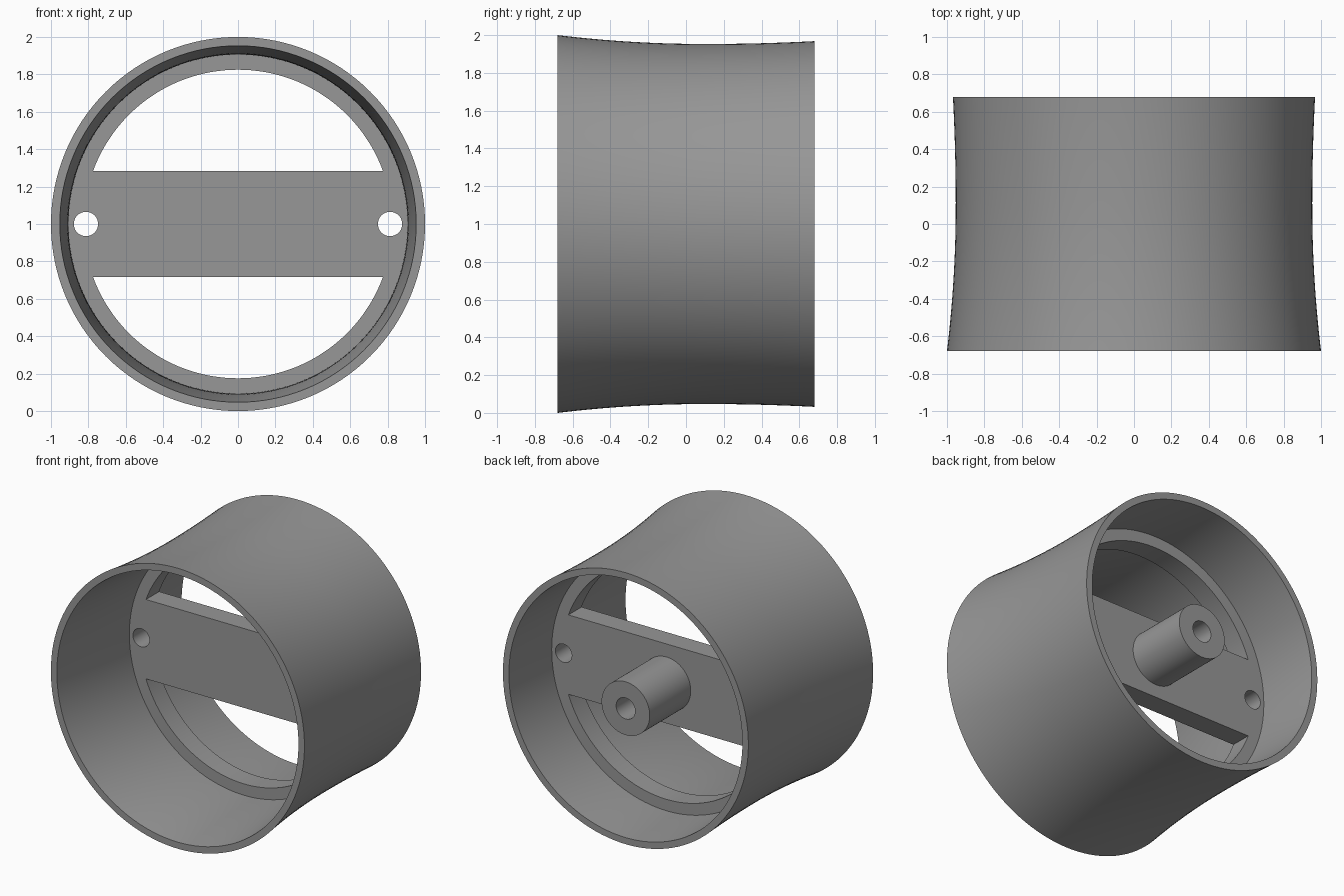
import bpy, bmesh, math
from mathutils import Vector, Matrix

if "Cube" in bpy.data.objects:
    bpy.data.objects.remove(bpy.data.objects["Cube"])

CENTRE_Z = 1.0
SEG = 128

grey = bpy.data.materials.new("mid grey")
grey.diffuse_color = (0.31, 0.31, 0.31, 1)
grey.use_nodes = True
grey.node_tree.nodes["Principled BSDF"].inputs["Base Color"].default_value = grey.diffuse_color


def finish(obj):
    obj.data.materials.clear()
    obj.data.materials.append(grey)
    bpy.ops.object.select_all(action='DESELECT')
    obj.select_set(True)
    bpy.context.view_layer.objects.active = obj
    bpy.ops.object.shade_smooth_by_angle(angle=math.radians(30))


def lathe(name, profile, closed):
    """Spin (radius, y) points around the horizontal y axis."""
    bm = bmesh.new()
    verts = [bm.verts.new((r, y, CENTRE_Z)) for r, y in profile]
    pairs = list(zip(verts, verts[1:]))
    if closed:
        pairs.append((verts[-1], verts[0]))
    edges = [bm.edges.new(p) for p in pairs]
    bmesh.ops.spin(bm, geom=verts + edges, cent=(0, 0, CENTRE_Z), axis=(0, 1, 0),
                   angle=math.tau, steps=SEG, use_duplicate=False)
    bmesh.ops.remove_doubles(bm, verts=bm.verts, dist=1e-4)
    bmesh.ops.recalc_face_normals(bm, faces=bm.faces)
    me = bpy.data.meshes.new(name)
    bm.to_mesh(me)
    bm.free()
    obj = bpy.data.objects.new(name, me)
    bpy.context.collection.objects.link(obj)
    finish(obj)


def arc(r, a0, a1, n, cx=0.0):
    return [(cx + r * math.cos(a0 + (a1 - a0) * i / n), r * math.sin(a0 + (a1 - a0) * i / n))
            for i in range(n + 1)]


# Flared shell: waisted outer wall with constant thickness
def wall_radius(y):
    d = y - 0.1
    return 0.953 + (0.047 * (d / 0.78) ** 2 if d < 0 else 0.015 * (d / 0.58) ** 2)


ys = [-0.68 + 1.36 * i / 24 for i in range(25)]
outer = [(wall_radius(y), y) for y in ys]
inner = [(wall_radius(y) - 0.047, y) for y in reversed(ys)]
lathe("shell", outer + inner, True)

# Web: rim ring and crossbar in one plate, with two openings and two bolt holes
WEB_FRONT, WEB_BACK = 0.07, 0.218
a = math.asin(0.283 / 0.825)
outlines = [arc(0.915, 0, math.tau, SEG)[:-1],
            arc(0.825, a, math.pi - a, 56),
            arc(0.825, math.pi + a, math.tau - a, 56)]
outlines += [arc(0.065, 0, math.tau, 40, s * 0.813)[:-1] for s in (-1, 1)]
curve = bpy.data.curves.new("crossbar_web", 'CURVE')
curve.dimensions = '2D'
curve.fill_mode = 'BOTH'
curve.extrude = (WEB_BACK - WEB_FRONT) / 2
for pts in outlines:
    sp = curve.splines.new('POLY')
    sp.points.add(len(pts) - 1)
    for p, (x, z) in zip(sp.points, pts):
        p.co = (x, z, 0, 1)
    sp.use_cyclic_u = True
web = bpy.data.objects.new("crossbar_web", curve)
bpy.context.collection.objects.link(web)
web.matrix_world = (Matrix.Translation(Vector((0, (WEB_FRONT + WEB_BACK) / 2, CENTRE_Z)))
                    @ Matrix.Rotation(math.pi / 2, 4, 'X'))
bpy.context.view_layer.objects.active = web
web.select_set(True)
bpy.ops.object.convert(target='MESH')
web = bpy.context.view_layer.objects.active
bm = bmesh.new()
bm.from_mesh(web.data)
bmesh.ops.remove_doubles(bm, verts=bm.verts, dist=1e-4)
bmesh.ops.recalc_face_normals(bm, faces=bm.faces)
bm.to_mesh(web.data)
bm.free()
finish(web)

# Shaft boss on the back of the crossbar, with a blind bore
lathe("shaft_boss", [(0.19, WEB_BACK - 0.01), (0.19, 0.68), (0.075, 0.68),
                     (0.075, WEB_BACK + 0.005), (0.0, WEB_BACK + 0.005)], False)
